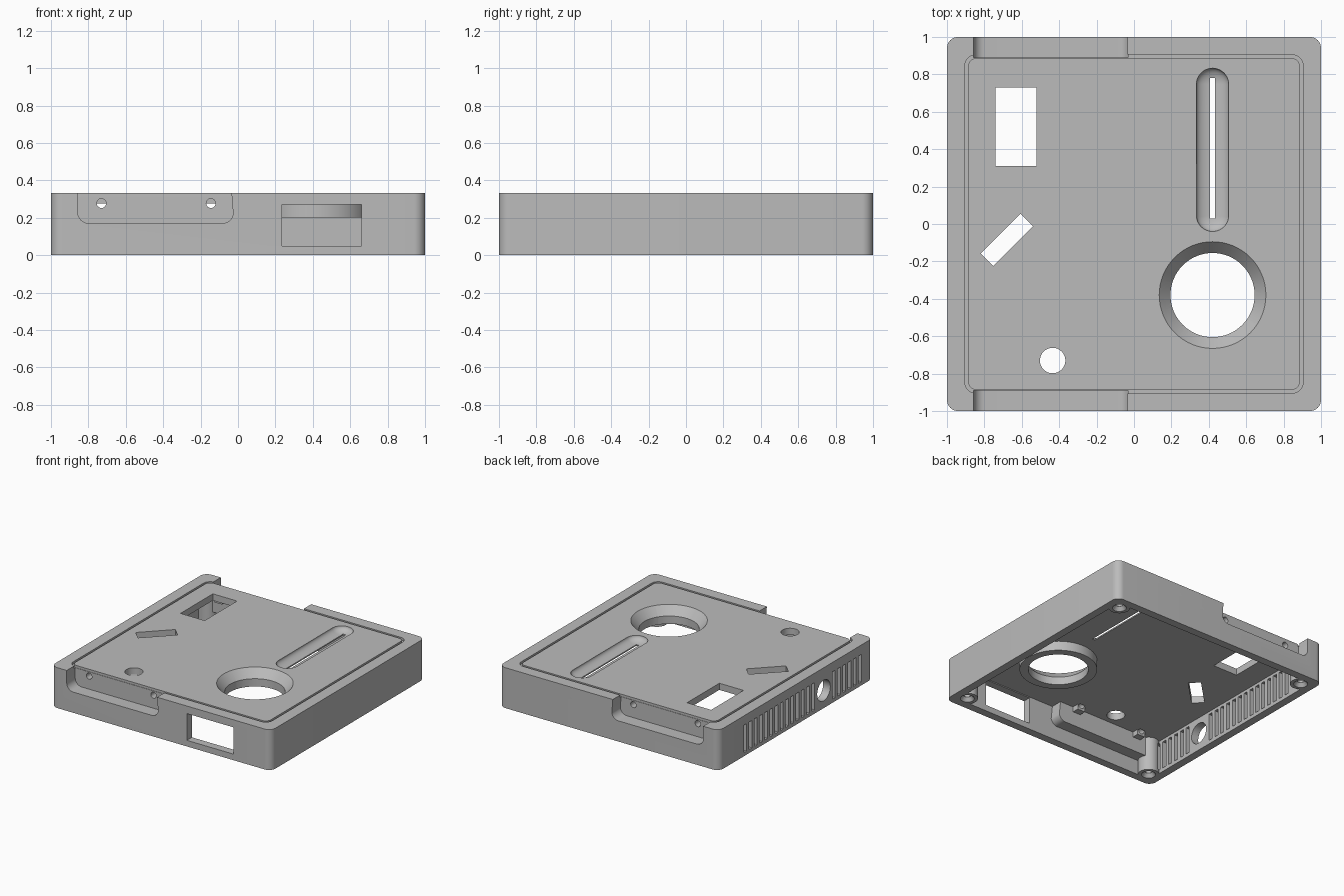
import bpy, bmesh
from math import sin, cos, pi, radians
from mathutils import Matrix, Vector

if "Cube" in bpy.data.objects:
    bpy.data.objects.remove(bpy.data.objects["Cube"], do_unlink=True)

H, CEIL, EDGE, WALL = 0.332, 0.277, 0.89, 0.065

grey = bpy.data.materials.new("plain grey")
grey.use_nodes = True
colour = (0.5, 0.5, 0.5, 1)
grey.diffuse_color = colour
grey.node_tree.nodes["Principled BSDF"].inputs["Base Color"].default_value = colour


def make(name, bm):
    bmesh.ops.recalc_face_normals(bm, faces=bm.faces)
    mesh = bpy.data.meshes.new(name)
    bm.to_mesh(mesh)
    bm.free()
    mesh.materials.append(grey)
    obj = bpy.data.objects.new(name, mesh)
    bpy.context.collection.objects.link(obj)
    return obj


def prism(points, lo, hi, axis="z"):
    """Extrude a 2D outline along one axis."""
    place = {"z": lambda p, t: (p[0], p[1], t),
             "y": lambda p, t: (p[0], t, p[1]),
             "x": lambda p, t: (t, p[0], p[1])}[axis]
    bm = bmesh.new()
    rings = [[bm.verts.new(place(p, t)) for p in points] for t in (lo, hi)]
    bm.faces.new(rings[0])
    bm.faces.new(rings[1])
    n = len(points)
    for i in range(n):
        j = (i + 1) % n
        bm.faces.new((rings[0][i], rings[0][j], rings[1][j], rings[1][i]))
    return make("tool", bm)


def arc(cx, cy, r, start, end, n=8):
    return [(cx + r * cos(radians(start + (end - start) * i / n)),
             cy + r * sin(radians(start + (end - start) * i / n))) for i in range(n + 1)]


def rounded(half, r):
    k = half - r
    return (arc(k, k, r, 0, 90) + arc(-k, k, r, 90, 180)
            + arc(-k, -k, r, 180, 270) + arc(k, -k, r, 270, 360))


def rect(x0, x1, y0, y1):
    return [(x0, y0), (x1, y0), (x1, y1), (x0, y1)]


def circle(cx, cy, r, n=48):
    return arc(cx, cy, r, 0, 360 - 360 / n, n - 1)


def cone(x, y, z0, z1, r0, r1):
    bm = bmesh.new()
    bmesh.ops.create_cone(bm, cap_ends=True, segments=64, radius1=r0, radius2=r1, depth=z1 - z0,
                          matrix=Matrix.Translation((x, y, (z0 + z1) / 2)))
    return make("tool", bm)


def combine(target, tool, operation):
    mod = target.modifiers.new("shape", "BOOLEAN")
    mod.operation, mod.solver, mod.object = operation, "EXACT", tool
    bpy.context.view_layer.objects.active = target
    bpy.ops.object.modifier_apply(modifier=mod.name)
    bpy.data.objects.remove(tool, do_unlink=True)


def add(tool):
    combine(body, tool, "UNION")


def cut(tool):
    combine(body, tool, "DIFFERENCE")


def notch_outline(grow, top):
    """Side recess outline, optionally thickened."""
    x0, x1, z0, r = -0.857 - grow, -0.025 + grow, 0.17 - grow, 0.06
    return (arc(x0 + r, z0 + r, r, 180, 270) + arc(x1 - r, z0 + r, r, 270, 350)
            + [(x1 - 0.015, top), (x0, top)])


# Open-bottomed case
body = prism(rounded(1, 0.06), 0, H)
body.name = "enclosure_lid"
cut(prism(rounded(1 - WALL, 0.04), -0.1, CEIL))

# Inner walls around the side recesses, and their screw blocks
for s in (-1, 1):
    add(prism(notch_outline(0.05, 0.3), *sorted((s * 0.97, s * 0.84)), "y"))
    for x in (-0.73, -0.145):
        add(prism(rect(x - 0.035, x + 0.035, 0.235, 0.295), *sorted((s * 0.85, s * 0.785)), "y"))

# Corner screw posts with countersunk holes
for sx in (-1, 1):
    for sy in (-1, 1):
        x, y = sx * 0.885, sy * 0.885
        add(cone(x, y, 0, 0.3, 0.08, 0.08))
        cut(cone(x, y, -0.01, 0.03, 0.06, 0.03))
        cut(prism(circle(x, y, 0.028, 24), -0.01, 0.12))

# Collar and funnel of the large opening
add(cone(0.42, -0.38, 0.2, 0.3, 0.29, 0.29))
cut(prism(circle(0.42, -0.38, 0.225, 64), 0.1, 0.4))
cut(cone(0.42, -0.38, 0.262, H + 0.002, 0.223, 0.287))

# Thin groove round the top panel
groove = prism(rounded(0.905, 0.06), H - 0.02, H + 0.05)
combine(groove, prism(rounded(0.887, 0.045), H - 0.1, H + 0.1), "DIFFERENCE")
cut(groove)

# Side recesses and screw holes
for s in (-1, 1):
    cut(prism(notch_outline(0, 0.4), *sorted((s * 1.05, s * EDGE)), "y"))
    for x in (-0.73, -0.145):
        cut(prism(circle(x, 0.277, 0.025, 24), *sorted((s * 0.92, s * 0.77)), "y"))

# Rounded trough with a slit
bm = bmesh.new()
bmesh.ops.create_uvsphere(bm, u_segments=48, v_segments=24, radius=0.0865)
for v in bm.verts:
    v.co.z *= 0.52
front = [f for f in bm.faces if f.calc_center_median().y < 0]
ends = {v for f in front for v in f.verts}
for v in bm.verts:
    v.co += Vector((0.42, 0.0465 if v.co.y < -1e-5 else 0.7465, H))
    if v in ends and abs(v.co.y - 0.7465) < 1e-5:
        v.co.y = 0.7465
cut(make("tool", bm))
cut(prism(rect(0.407, 0.432, 0.03, 0.78), 0.2, 0.4))

# Openings through the top
cut(prism(rect(-0.74, -0.52, 0.31, 0.73), 0.22, 0.4))
cut(prism(circle(-0.435, -0.73, 0.068), 0.22, 0.4))
tilted = prism(rect(-0.15, 0.15, -0.048, 0.048), 0.22, 0.4)
tilted.data.transform(Matrix.Translation((-0.68, -0.085, 0)) @ Matrix.Rotation(pi / 4, 4, "Z"))
cut(tilted)

# Front window
cut(prism(rect(0.235, 0.66, 0.05, 0.27), -1.1, -0.9, "y"))

# Vent slots and round port
for start, count in ((0.66, 14), (-0.49, 6)):
    for i in range(count):
        y = start - i * 0.068
        cut(prism(rect(y - 0.018, y + 0.018, 0.03, 0.255), -1.1, -0.9, "x"))
cut(prism(circle(-0.36, 0.145, 0.085), -1.1, -0.9, "x"))

# Smooth curves, sharp edges
bpy.ops.object.select_all(action="DESELECT")
body.select_set(True)
bpy.context.view_layer.objects.active = body
bpy.ops.object.shade_smooth_by_angle(angle=radians(30))
